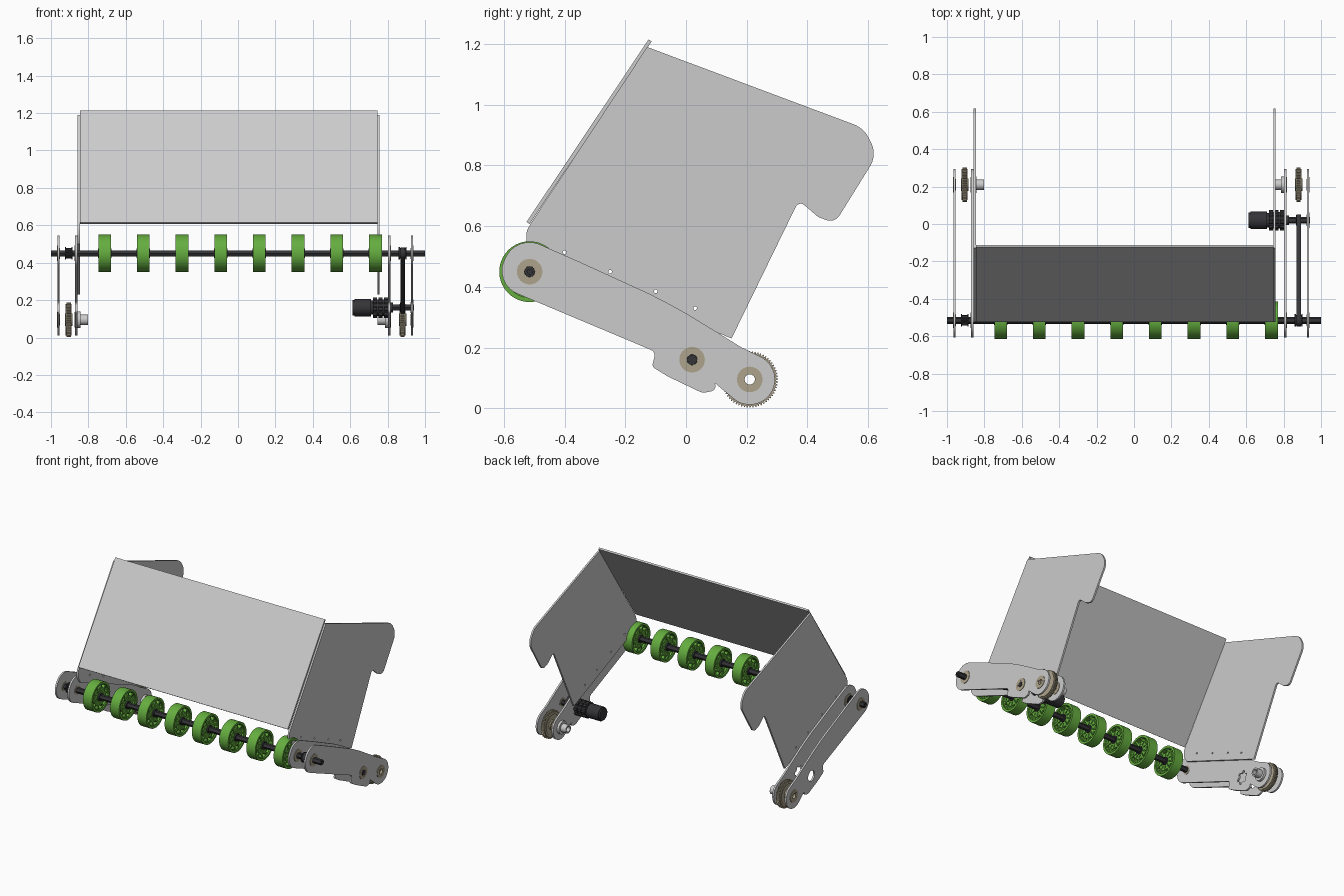
import bpy, bmesh
from math import sin, cos, tan, pi, radians
from mathutils import Vector, Matrix

if "Cube" in bpy.data.objects:
    bpy.data.objects.remove(bpy.data.objects["Cube"])

SHAFT, MOTOR, REAR = (-0.515, 0.45), (0.02, 0.16), (0.21, 0.095)
# local x, y, z of each flat profile become world y, z, x
TO_YZ = Matrix(((0, 0, 1, 0), (1, 0, 0, 0), (0, 1, 0, 0), (0, 0, 0, 1)))


def material(name, rgb):
    m = bpy.data.materials.new(name)
    m.diffuse_color = (*rgb, 1)
    m.use_nodes = True
    m.node_tree.nodes["Principled BSDF"].inputs["Base Color"].default_value = m.diffuse_color
    return m


GREEN = material("green", (0.13, 0.42, 0.05))
BLACK = material("black", (0.035, 0.035, 0.04))
TAN = material("tan", (0.42, 0.37, 0.26))
LIGHT = material("light", (0.62, 0.62, 0.62))


def arc(c, r, a0, a1, n):
    return [(c[0] + r * cos(radians(a0 + (a1 - a0) * i / n)),
             c[1] + r * sin(radians(a0 + (a1 - a0) * i / n))) for i in range(n + 1)]


def circle(c, r, n=40):
    return arc(c, r, 0, 360, n)[:-1]


def star(c, r, depth, n, per=4):
    """Toothed outline: n teeth with flat tips and roots."""
    k = n * per
    return [(c[0] + (r - depth * (i % per >= per / 2)) * cos(2 * pi * i / k),
             c[1] + (r - depth * (i % per >= per / 2)) * sin(2 * pi * i / k)) for i in range(k)]


def rounded(points, n=8):
    """Polygon with a fillet radius as optional third value of each corner."""
    out = []
    for i, p in enumerate(points):
        v = Vector(p[:2])
        if len(p) < 3:
            out.append(tuple(v))
            continue
        a = Vector(points[i - 1][:2]) - v
        b = Vector(points[(i + 1) % len(points)][:2]) - v
        half = a.angle(b) / 2
        d = min(p[2] / tan(half), 0.49 * a.length, 0.49 * b.length)
        a, b = v + a.normalized() * d, v + b.normalized() * d
        mid = v + ((a + b) / 2 - v).normalized() * (d / cos(half))
        r = d * tan(half)
        for j in range(n + 1):
            q = a.lerp(b, j / n) - mid
            out.append(tuple(mid + q.normalized() * r))
    return out


def plate(name, x0, x1, loops, mat=None):
    """Extrude y/z outlines (first outer, rest holes) from x0 to x1."""
    cu = bpy.data.curves.new(name, 'CURVE')
    cu.dimensions, cu.fill_mode, cu.extrude = '2D', 'BOTH', abs(x1 - x0) / 2
    for loop in loops:
        s = cu.splines.new('POLY')
        s.points.add(len(loop) - 1)
        for p, q in zip(s.points, loop):
            p.co = (q[0], q[1], 0, 1)
        s.use_cyclic_u = True
    tmp = bpy.data.objects.new(name + "_tmp", cu)
    me = bpy.data.meshes.new_from_object(tmp)
    bpy.data.objects.remove(tmp)
    bm = bmesh.new()
    bm.from_mesh(me)
    bmesh.ops.remove_doubles(bm, verts=bm.verts, dist=1e-5)
    bmesh.ops.transform(bm, verts=bm.verts, matrix=Matrix.Translation(((x0 + x1) / 2, 0, 0)) @ TO_YZ)
    bmesh.ops.recalc_face_normals(bm, faces=bm.faces)
    bm.to_mesh(me)
    bm.free()
    me.shade_smooth()
    me.set_sharp_from_angle(angle=radians(30))
    me.materials.clear()
    if mat:
        me.materials.append(mat)
    ob = bpy.data.objects.new(name, me)
    bpy.context.collection.objects.link(ob)
    return ob


def ring(name, c, x0, x1, r, hole=0, mat=None, n=40):
    return plate(name, x0, x1, [circle(c, r, n)] + ([circle(c, hole, n)] if hole else []), mat)


# sloped front panel
plate("front_panel", -0.845, 0.745, [[(-0.525, 0.614), (-0.515, 0.607), (-0.113, 1.208), (-0.123, 1.215)]])

# side panels with the hooked rear corner
side = rounded([(-0.128, 1.19), (0.585, 0.923, 0.09), (0.63, 0.835, 0.08), (0.49, 0.61, 0.075), (0.435, 0.63, 0.05),
                (0.372, 0.685, 0.018), (0.15, 0.23), (-0.50, 0.50), (-0.525, 0.545), (-0.525, 0.585, 0.04),
                (-0.508, 0.614)])
bolts = [circle((y, 0.312 - 0.43 * y + 0.03), 0.006, 12) for y in (-0.40, -0.25, -0.10, 0.03)]
plate("left_side_panel", -0.857, -0.845, [side] + bolts)
plate("right_side_panel", 0.745, 0.757, [side] + bolts)

# four arm plates
arm = rounded([(-0.12, 0.377), (-0.35, 0.482), (-0.555, 0.572, 0.085), (-0.638, 0.412, 0.085), (-0.10, 0.186, 0.02),
               (-0.112, 0.137, 0.015), (-0.06, 0.105), (0.055, 0.05, 0.04), (0.11, 0.062, 0.03)])
arm += arc(REAR, 0.083, -130, 60, 20) + [(0.18, 0.202), (0.10, 0.252), (0.0, 0.313), (-0.06, 0.346)]
ends = [circle(SHAFT, 0.03), circle(REAR, 0.03)]
for name, x0, x1, hole in (("left_outer_arm", -0.966, -0.954, circle(MOTOR, 0.036)),
                           ("left_inner_arm", -0.871, -0.859, star(MOTOR, 0.045, 0.012, 6)),
                           ("right_inner_arm", 0.803, 0.815, circle(MOTOR, 0.03)),
                           ("right_outer_arm", 0.924, 0.936, circle(MOTOR, 0.03))):
    plate(name, x0, x1, [arm] + ends + [hole])

# flanged bearings in the arm plates
for side_name, plates in (("left", (-0.96, -0.865)), ("right", (0.809, 0.93))):
    for i, x in enumerate(plates):
        out = 1 if i == (side_name == "right") else 0
        sx = 1 if x > 0 else -1
        spots = [("shaft", SHAFT), ("rear", REAR)]
        if side_name == "right" and out:
            spots.append(("motor", MOTOR))
        for label, c in spots:
            ring(f"{side_name}_{label}_bearing_{i}", c, x - 0.008, x + 0.008, 0.03, 0.017, TAN)
            ring(f"{side_name}_{label}_bearing_flange_{i}", c, x + sx * 0.006, x + sx * 0.009, 0.042, 0.026, TAN)

# hollow hexagonal roller shaft
plate("roller_shaft", -1, 1, [circle(SHAFT, 0.019, 6), circle(SHAFT, 0.008, 16)], BLACK)


def window(i, n):
    """Swept opening between two wheel spokes."""
    a = 360 * i / n
    return arc(SHAFT, 0.081, a + 10, a + 38, 6) + arc(SHAFT, 0.06, a + 34, a + 12, 4) + arc(SHAFT, 0.035, a + 27, a + 9, 4)


# eight spoked wheels
first = None
for i in range(8):
    x = -0.713 + i * 0.2068
    plate(f"wheel_spokes_{i}", x - 0.026, x + 0.026,
          [circle(SHAFT, 0.086, 48)] + [window(k, 10) for k in range(10)] + [circle(SHAFT, 0.019, 6)], GREEN)
    ring(f"wheel_rim_{i}", SHAFT, x - 0.034, x + 0.034, 0.1, 0.085, GREEN, 56)
    ring(f"wheel_collar_{i}", SHAFT, x - 0.036, x + 0.036, 0.026, 0.018, BLACK, 24)

# small shaft pulleys, large rear pulleys and their hubs
for name, x, s in (("left", -0.905, -1), ("right", 0.88, 1)):
    plate(f"{name}_shaft_pulley", x - 0.015, x + 0.015, [star(SHAFT, 0.028, 0.003, 18)], BLACK)
    for k in (-1, 1):
        ring(f"{name}_shaft_pulley_flange", SHAFT, x + k * 0.018 - 0.003, x + k * 0.018 + 0.003, 0.034, 0.018, BLACK)
    plate(f"{name}_rear_pulley", x - 0.011, x + 0.011, [star(REAR, 0.093, 0.006, 60), circle(REAR, 0.018)], TAN)
    ring(f"{name}_rear_pulley_core", REAR, x - 0.02, x + 0.02, 0.033, 0.018, TAN)
    ring(f"{name}_rear_pulley_rim", REAR, x - 0.016, x + 0.016, 0.083, 0.068, TAN)
    inner = -0.858 if s < 0 else 0.802
    ring(f"{name}_rear_hub", REAR, inner, inner - s * 0.056, 0.028, 0.018, LIGHT)
    ring(f"{name}_rear_hub_flange", REAR, inner, inner - s * 0.016, 0.044, 0.02, LIGHT)


def belt_loop(r):
    a = 180 - 28.5 - 90
    return arc(SHAFT, r, a, a + 180, 20) + arc(MOTOR, r, a + 180, a + 360, 20)


# drive belt from the motor to the shaft
plate("drive_belt", 0.868, 0.892, [belt_loop(0.032), belt_loop(0.027)], BLACK)
plate("motor_pulley", 0.866, 0.894, [star(MOTOR, 0.027, 0.003, 18)], BLACK)

# motor with ribbed gearbox and hexagonal output shaft
ring("motor_cap", MOTOR, 0.612, 0.622, 0.041, 0, BLACK)
ring("motor_body", MOTOR, 0.622, 0.712, 0.047, 0, BLACK)
ring("motor_collar", MOTOR, 0.712, 0.722, 0.038, 0, BLACK)
for i, x in enumerate((0.722, 0.751, 0.78)):
    plate(f"gearbox_stage_{i}", x, x + 0.022, [star(MOTOR, 0.055, 0.008, 8, 6)], BLACK)
ring("gearbox_core", MOTOR, 0.722, 0.803, 0.044, 0, BLACK)
ring("gearbox_nose", MOTOR, 0.803, 0.83, 0.026, 0, BLACK)
plate("motor_shaft", 0.83, 0.942, [circle(MOTOR, 0.018, 6)], BLACK)
